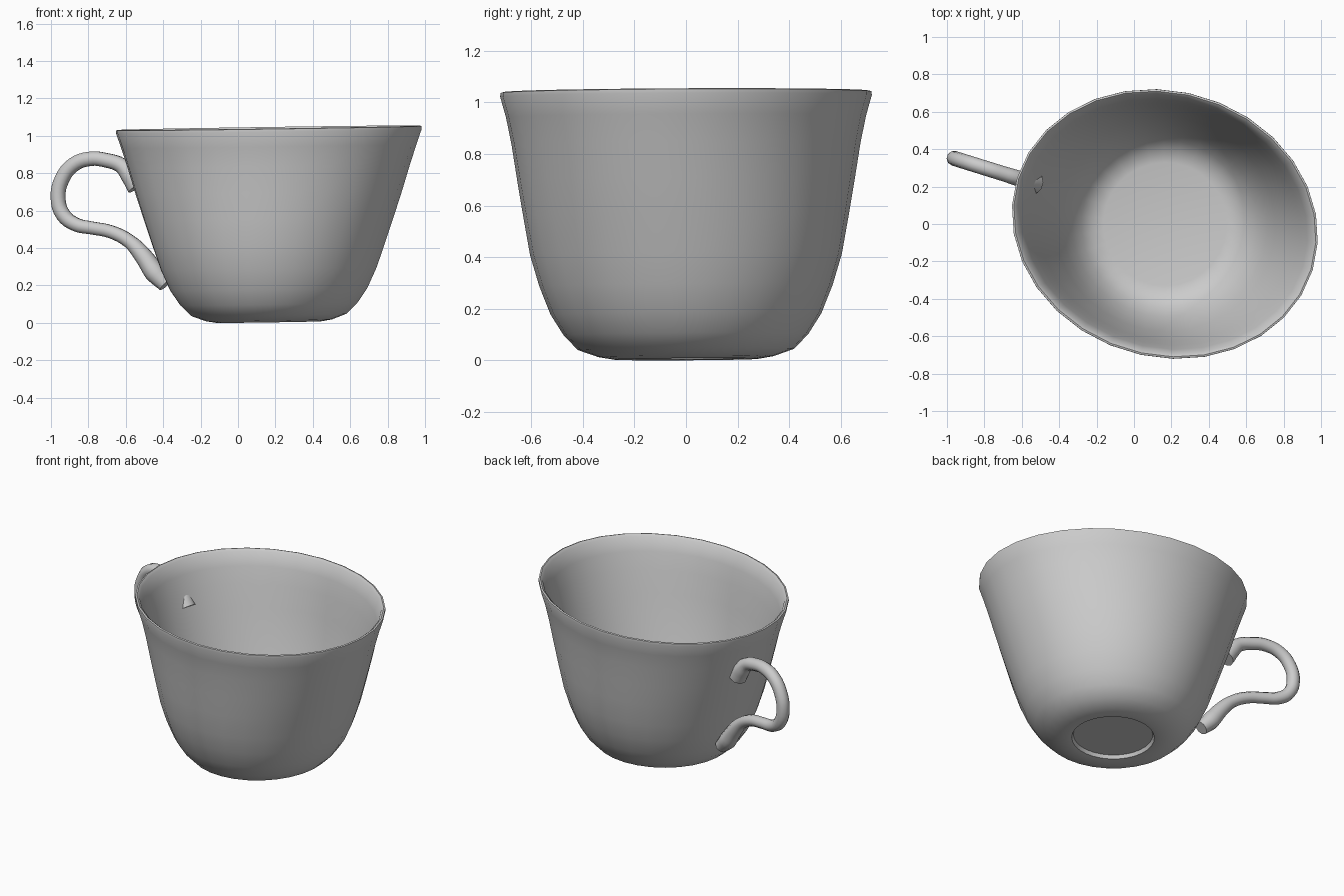
import bpy, bmesh, math

if "Cube" in bpy.data.objects:
    bpy.data.objects.remove(bpy.data.objects["Cube"])

CX = 0.165                      # cup axis
TURN = math.radians(-17.3)      # direction of the oval and the handle
SEGS = 30


def tilt(x, y):
    return 0.015 * (x - CX) + 0.006 * y


# Cup profile: (half length, half width, height), from foot recess over the rim to the inner floor
rings = [
    (0.24, 0.24, 0.030), (0.25, 0.25, 0.008), (0.28, 0.28, 0.004), (0.34, 0.34, 0.014),
    (0.415, 0.42, 0.042), (0.475, 0.475, 0.10), (0.53, 0.525, 0.18),
    (0.58, 0.568, 0.29), (0.622, 0.603, 0.41), (0.674, 0.627, 0.56),
    (0.721, 0.648, 0.70), (0.765, 0.668, 0.84), (0.800, 0.688, 0.945),
    (0.828, 0.710, 1.025), (0.828, 0.709, 1.040), (0.818, 0.699, 1.043),
    (0.802, 0.684, 1.030), (0.772, 0.660, 0.945), (0.735, 0.640, 0.84),
    (0.692, 0.620, 0.70), (0.592, 0.573, 0.41), (0.550, 0.538, 0.29),
    (0.500, 0.495, 0.18), (0.447, 0.447, 0.105), (0.390, 0.390, 0.055),
    (0.33, 0.33, 0.043),
]

bm = bmesh.new()
loops = []
for a, b, z in rings:
    loop = []
    for i in range(SEGS):
        t = 2 * math.pi * i / SEGS
        u, v = a * math.cos(t), b * math.sin(t)
        x = CX + u * math.cos(TURN) - v * math.sin(TURN)
        y = u * math.sin(TURN) + v * math.cos(TURN)
        loop.append(bm.verts.new((x, y, z + tilt(x, y))))
    loops.append(loop)
for lo, hi in zip(loops, loops[1:]):
    for i in range(SEGS):
        j = (i + 1) % SEGS
        bm.faces.new((lo[i], lo[j], hi[j], hi[i]))
bm.faces.new(loops[0][::-1])
bm.faces.new(loops[-1])
bmesh.ops.recalc_face_normals(bm, faces=bm.faces)
mesh = bpy.data.meshes.new("cup_body")
bm.to_mesh(mesh)
bm.free()
cup = bpy.data.objects.new("cup_body", mesh)
bpy.context.collection.objects.link(cup)

# Handle: (x, z, thickness) along a curve lying in the long plane of the cup
path = [
    (-0.535, 0.73, 1.5), (-0.575, 0.79, 1.35), (-0.625, 0.842, 1.05), (-0.70, 0.868, 1),
    (-0.79, 0.877, 1), (-0.88, 0.845, 1), (-0.94, 0.77, 1), (-0.962, 0.67, 1),
    (-0.935, 0.578, 1), (-0.865, 0.525, 0.95), (-0.78, 0.507, 0.9), (-0.68, 0.487, 0.9),
    (-0.58, 0.435, 0.95), (-0.505, 0.355, 1.2), (-0.445, 0.27, 1.4), (-0.385, 0.205, 1.1),
]
curve = bpy.data.curves.new("handle", "CURVE")
curve.dimensions = "3D"
curve.bevel_depth = 0.04
curve.bevel_resolution = 3
curve.resolution_u = 4
curve.use_fill_caps = True
spline = curve.splines.new("BEZIER")
spline.bezier_points.add(len(path) - 1)
for p, (x, z, r) in zip(spline.bezier_points, path):
    p.co = (x, (x - CX) * math.tan(TURN), z)
    p.radius = r
    p.handle_left_type = p.handle_right_type = "AUTO"
handle = bpy.data.objects.new("handle", curve)
bpy.context.collection.objects.link(handle)

# Smooth shading
bpy.ops.object.select_all(action="DESELECT")
handle.select_set(True)
bpy.context.view_layer.objects.active = handle
bpy.ops.object.convert(target="MESH")
bpy.ops.object.select_all(action="SELECT")
bpy.ops.object.shade_smooth_by_angle(angle=math.radians(50))
